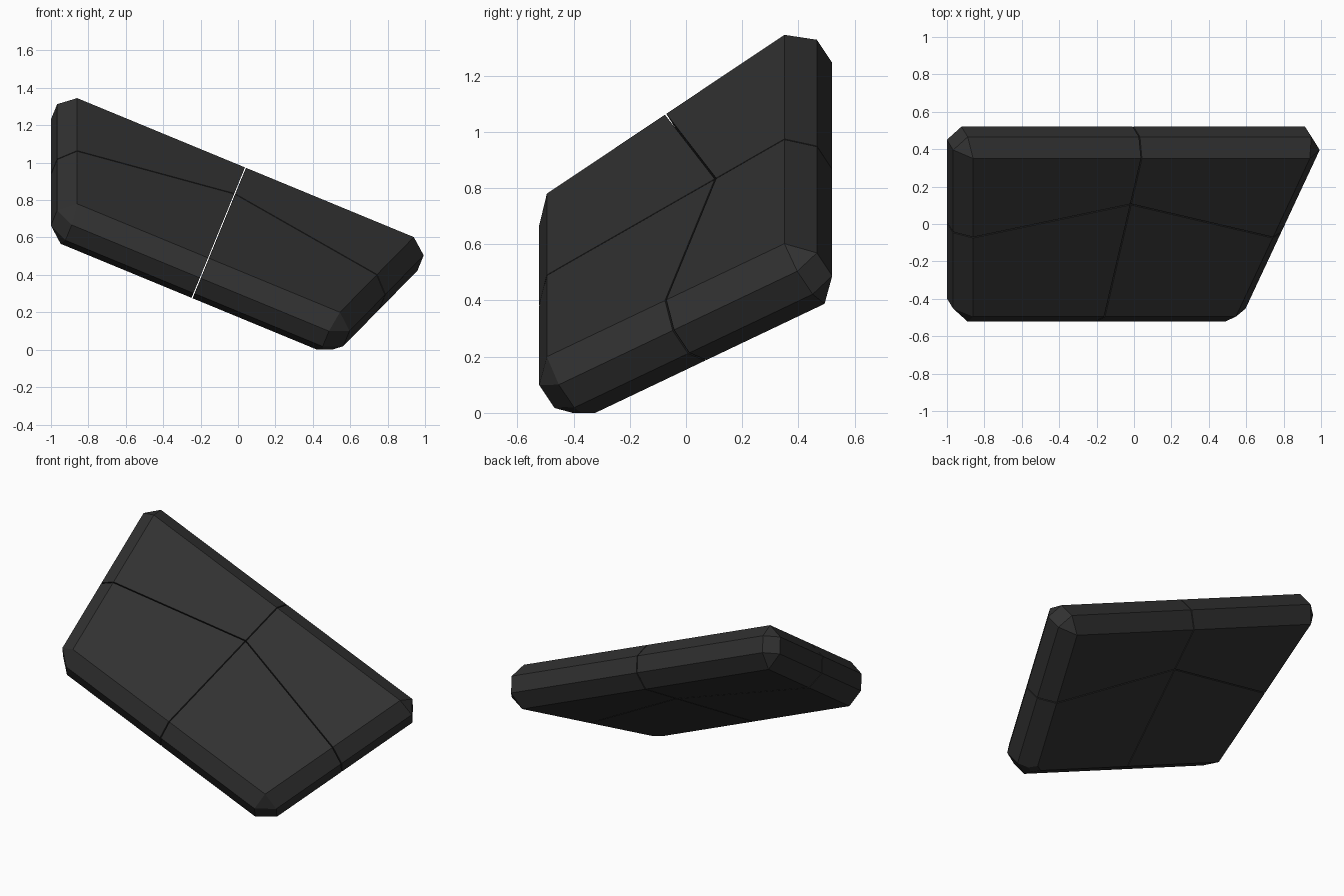
import bpy, bmesh
from mathutils import Vector

if "Cube" in bpy.data.objects:
    bpy.data.objects.remove(bpy.data.objects["Cube"])

W = 0.084      # chamfer width
T = 0.272      # slab thickness
GAP = 0.006    # seam between panels

# flat front face of the tilted slab (inside the chamfers)
face = [Vector(p) for p in ((-0.86, -0.495, 0.78), (0.545, -0.495, 0.20),
                            (0.94, 0.35, 0.602), (-0.86, 0.35, 1.345))]
n = (face[1] - face[0]).cross(face[3] - face[0]).normalized()

mat = bpy.data.materials.new("dark_grey")
mat.diffuse_color = (0.03, 0.03, 0.03, 1)
mat.use_nodes = True
mat.node_tree.nodes["Principled BSDF"].inputs["Base Color"].default_value = mat.diffuse_color


def outer(i):
    """Face corner pushed out by the chamfer width."""
    a = (face[(i + 1) % 4] - face[i]).normalized()
    b = (face[i - 1] - face[i]).normalized()
    return face[i] - (a + b) * W / a.cross(b).length


def slab():
    """Chamfered four-sided slab, cut level where it meets the ground."""
    bm = bmesh.new()
    bottom = bm.faces.new([bm.verts.new(outer(i) - n * T) for i in range(4)])
    ext = bmesh.ops.extrude_face_region(bm, geom=[bottom], use_keep_orig=True)
    top = [g for g in ext["geom"] if isinstance(g, bmesh.types.BMVert)]
    bmesh.ops.translate(bm, verts=top, vec=n * T)
    bmesh.ops.recalc_face_normals(bm, faces=bm.faces)
    bmesh.ops.bevel(bm, geom=bm.edges[:], offset=W, segments=1,
                    profile=0.5, affect='EDGES')
    cut(bm, Vector((0, 0, 0)), Vector((0, 0, 1)))
    return bm


def cut(bm, point, keep):
    """Keep the side that the normal points to and close the cut."""
    geom = bm.verts[:] + bm.edges[:] + bm.faces[:]
    res = bmesh.ops.bisect_plane(bm, geom=geom, plane_co=point, plane_no=keep,
                                 clear_inner=True)
    edges = [e for e in res["geom_cut"] if isinstance(e, bmesh.types.BMEdge)]
    if edges:
        bmesh.ops.contextual_create(bm, geom=edges)


# seam layout: one straight seam, one bent at the meeting point
low_mid = (face[0] + face[1]) / 2
high_mid = (face[2] + face[3]) / 2
centre = low_mid.lerp(high_mid, 0.71)
right_dir = (high_mid - low_mid).cross(n).normalized()

for side, sx, edge in (("left", -1, (face[0] + face[3]) / 2),
                       ("right", 1, (face[1] + face[2]) / 2)):
    up_dir = n.cross((edge - centre) * sx).normalized()
    for level, sy in (("lower", -1), ("upper", 1)):
        bm = slab()
        for d in (right_dir * sx, up_dir * sy):
            cut(bm, centre + d * GAP / 2, d)
        bmesh.ops.recalc_face_normals(bm, faces=bm.faces)
        name = f"{level}_{side}_panel"
        mesh = bpy.data.meshes.new(name)
        bm.to_mesh(mesh)
        bm.free()
        mesh.materials.append(mat)
        bpy.context.collection.objects.link(bpy.data.objects.new(name, mesh))
